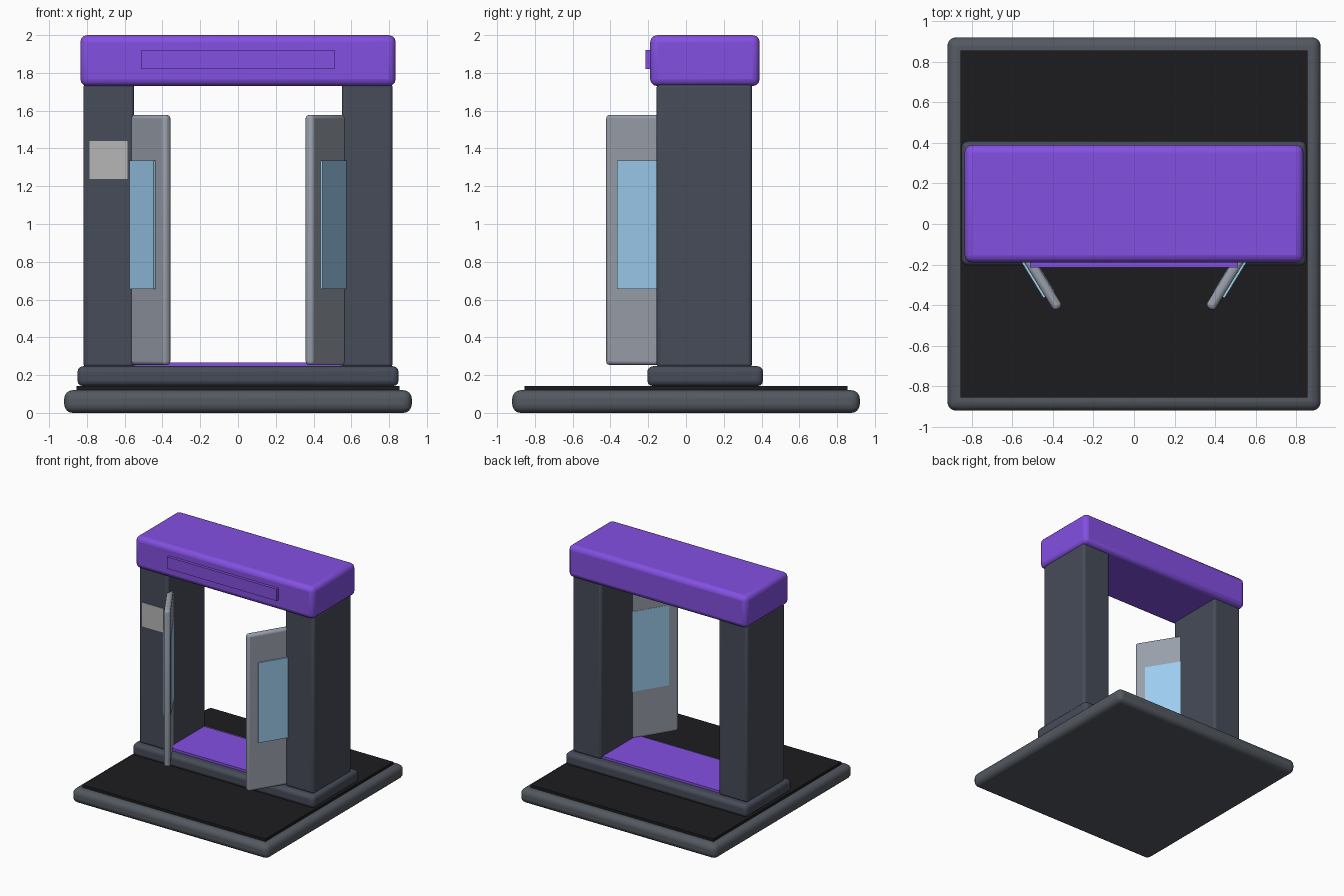
import bpy, math
from mathutils import Matrix, Vector

if "Cube" in bpy.data.objects:
    bpy.data.objects.remove(bpy.data.objects["Cube"])


def material(name, rgb):
    m = bpy.data.materials.new(name)
    m.diffuse_color = (*rgb, 1)
    m.use_nodes = True
    m.node_tree.nodes["Principled BSDF"].inputs["Base Color"].default_value = m.diffuse_color
    return m


SLATE = material("slate", (0.062, 0.072, 0.098))
BASE = material("base_grey", (0.088, 0.1, 0.12))
BLACK = material("mat_black", (0.012, 0.012, 0.014))
PURPLE = material("purple", (0.23, 0.08, 0.76))
DOOR = material("door_grey", (0.32, 0.35, 0.41))
GLASS = material("glass_blue", (0.34, 0.61, 0.87))
PANEL = material("panel_grey", (0.47, 0.47, 0.47))


def box(name, lo, hi, mat, bevel=0.0, segments=3, frame=None):
    """Box between two corners, with an optional rounded edge and local frame."""
    lo, hi = Vector(lo), Vector(hi)
    bpy.ops.mesh.primitive_cube_add(size=1)
    ob = bpy.context.object
    ob.name = name
    ob.data.transform(Matrix.Translation((lo + hi) / 2) @ Matrix.Diagonal((*(hi - lo), 1)))
    if frame:
        ob.matrix_world = frame
    ob.data.materials.append(mat)
    if bevel:
        b = ob.modifiers.new("bevel", 'BEVEL')
        b.width, b.segments = bevel, segments
        bpy.ops.object.shade_smooth_by_angle(angle=math.radians(35))
    return ob


# Floor slab, mat and raised sill
box("base_slab", (-0.92, -0.92, 0), (0.92, 0.92, 0.12), BASE, 0.045, 4)
box("floor_mat", (-0.855, -0.855, 0.115), (0.855, 0.855, 0.142), BLACK)
box("sill", (-0.85, -0.205, 0.142), (0.85, 0.408, 0.247), SLATE, 0.03)
box("threshold_pad", (-0.56, -0.135, 0.24), (0.56, 0.333, 0.267), PURPLE)

# Header beam with sign strip
box("header", (-0.835, -0.19, 1.73), (0.835, 0.39, 2.0), PURPLE, 0.038)
box("sign_strip", (-0.512, -0.215, 1.82), (0.512, -0.18, 1.92), PURPLE)

# Wall panel on the left column
box("wall_panel", (-0.785, -0.16, 1.237), (-0.585, -0.15, 1.44), PANEL)

for side, s in (("left", -1), ("right", 1)):
    # Column
    x0, x1 = sorted((s * 0.55, s * 0.818))
    box(side + "_column", (x0, -0.155, 0.24), (x1, 0.35, 1.745), SLATE, 0.02)

    # Door leaf: local x runs from the free tip into the column
    angle = math.radians(58.5)
    if s < 0:
        angle = math.pi - angle
    frame = Matrix.Translation((s * 0.372, -0.417, 0)) @ Matrix.Rotation(angle, 4, 'Z')
    box(side + "_door", (0, -0.025, 0.253), (0.45, 0.025, 1.578), DOOR, 0.02, 3, frame)

    # Glass pane, standing proud on the outer face
    y0, y1 = sorted((-s * 0.036, s * 0.028))
    box(side + "_glass", (0.083, y0, 0.657), (0.40, y1, 1.335), GLASS, frame=frame)
